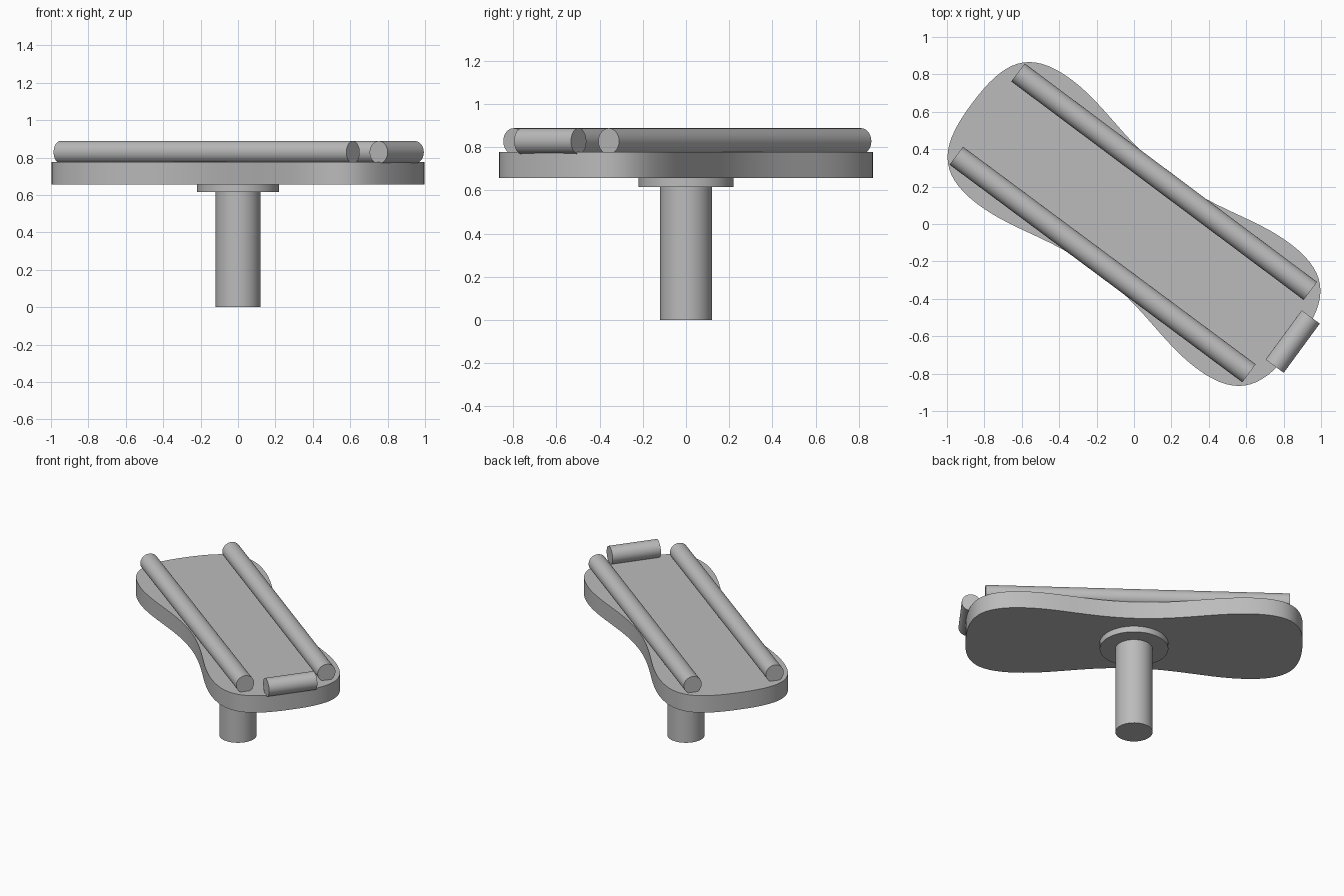
import bpy, bmesh, math
from mathutils import Vector, Matrix
from mathutils.geometry import interpolate_bezier

cube = bpy.data.objects.get("Cube")
if cube:
    bpy.data.objects.remove(cube, do_unlink=True)

grey = bpy.data.materials.new("plain_grey")
grey.use_nodes = True
grey.diffuse_color = (0.5, 0.5, 0.5, 1)
grey.node_tree.nodes["Principled BSDF"].inputs["Base Color"].default_value = (0.5, 0.5, 0.5, 1)

TURN = math.atan2(-0.6, 0.8)  # the long axis of the deck


def finish(name, bm):
    bmesh.ops.recalc_face_normals(bm, faces=bm.faces[:])
    mesh = bpy.data.meshes.new(name)
    bm.to_mesh(mesh)
    bm.free()
    mesh.materials.append(grey)
    obj = bpy.data.objects.new(name, mesh)
    bpy.context.collection.objects.link(obj)
    bpy.ops.object.select_all(action="DESELECT")
    obj.select_set(True)
    bpy.context.view_layer.objects.active = obj
    bpy.ops.object.shade_smooth_by_angle(angle=math.radians(35))
    return obj


def rod(name, start, end, radius, sides=48):
    a, b = Vector(start), Vector(end)
    turn = (b - a).to_track_quat("Z", "Y").to_matrix().to_4x4()
    bm = bmesh.new()
    bmesh.ops.create_cone(bm, cap_ends=True, segments=sides, radius1=radius, radius2=radius,
                          depth=(b - a).length, matrix=Matrix.Translation((a + b) / 2) @ turn)
    return finish(name, bm)


# Waisted deck: one quarter of the outline, mirrored to all four
def bezier(*pts):
    return interpolate_bezier(*[Vector(p) for p in pts], 17)


quarter = (bezier((0, 0.32), (0.3, 0.32), (0.5, 0.417), (0.73, 0.417))[:-1]
           + bezier((0.73, 0.417), (1.02, 0.417), (1.08, 0.27), (1.08, 0)))
half = quarter + [Vector((p.x, -p.y)) for p in reversed(quarter[:-1])]
outline = half + [Vector((-p.x, p.y)) for p in reversed(half[1:-1])]
bm = bmesh.new()
face = bm.faces.new([bm.verts.new((p.x, p.y, 0.657)) for p in outline])
side = bmesh.ops.extrude_face_region(bm, geom=[face])["geom"]
bmesh.ops.translate(bm, vec=(0, 0, 0.12), verts=[v for v in side if isinstance(v, bmesh.types.BMVert)])
bmesh.ops.rotate(bm, verts=bm.verts[:], matrix=Matrix.Rotation(TURN, 3, "Z"))
finish("deck", bm)

# Pedestal
rod("post", (0, 0, 0), (0, 0, 0.617), 0.12)
rod("flange", (0, 0, 0.615), (0, 0, 0.657), 0.22)

# Rails lying along the deck and a short stop bar at one end
Z = 0.828
rod("back_rail", (-0.62, 0.81, Z), (0.943, -0.358, Z), 0.06)
rod("front_rail", (-0.95, 0.365, Z), (0.615, -0.798, Z), 0.06)
rod("stop_bar", (0.945, -0.497, Z), (0.752, -0.76, Z), 0.06)
